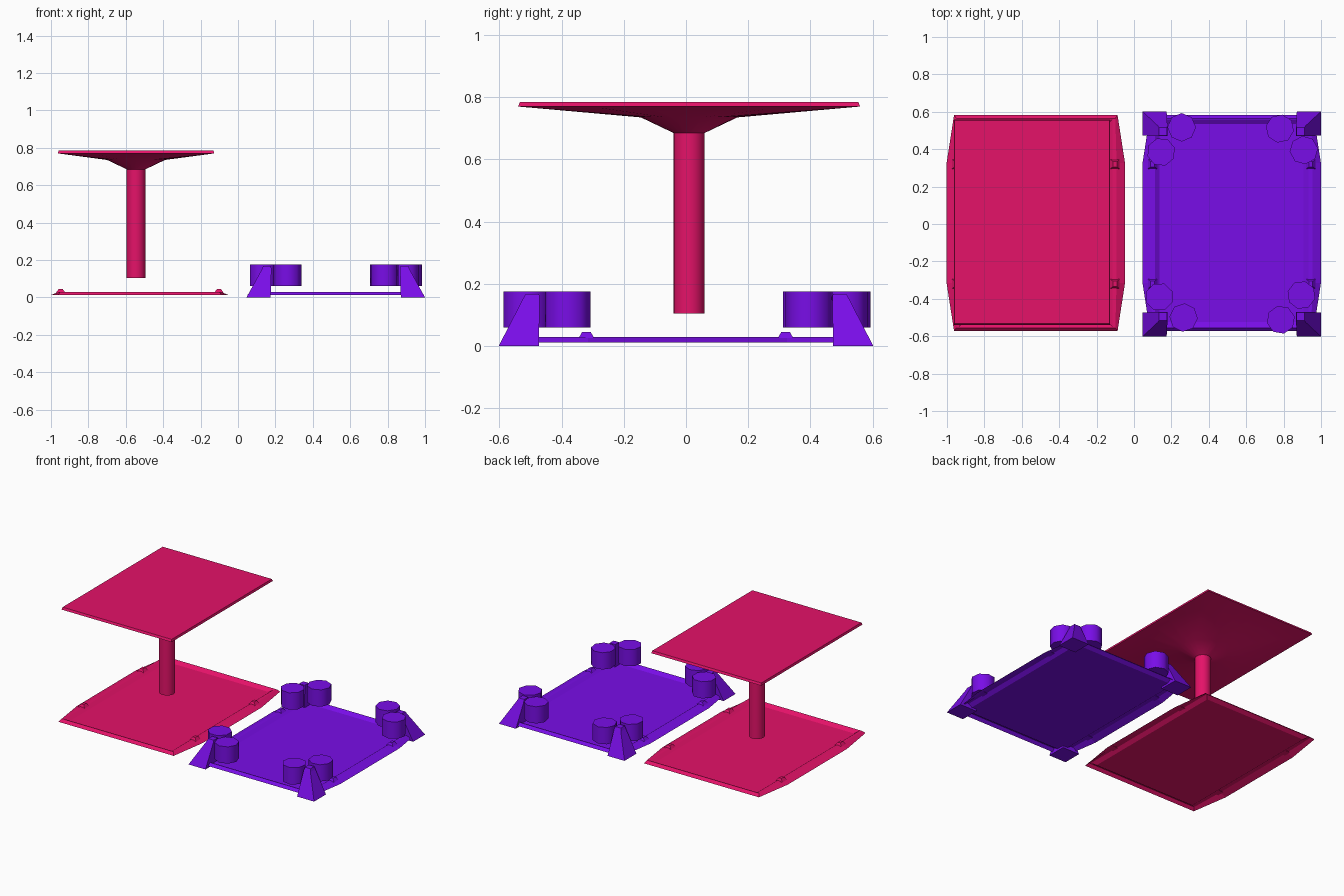
import bpy, bmesh
from math import cos, sin, pi, radians

if "Cube" in bpy.data.objects:
    bpy.data.objects.remove(bpy.data.objects["Cube"])


def material(name, rgb):
    m = bpy.data.materials.new(name)
    m.diffuse_color = (*rgb, 1)
    m.use_nodes = True
    m.node_tree.nodes["Principled BSDF"].inputs["Base Color"].default_value = m.diffuse_color
    return m


RED = material("red", (0.78, 0.006, 0.14))
PURPLE = material("purple", (0.19, 0.004, 0.80))


def loft(name, rings, mat, cap_start=True, cap_end=True, smooth=0):
    """Skin a list of equal-length point rings, optionally capping the ends."""
    bm = bmesh.new()
    vs = [[bm.verts.new(p) for p in r] for r in rings]
    n = len(vs[0])
    for a, b in zip(vs, vs[1:]):
        for i in range(n):
            j = (i + 1) % n
            bm.faces.new((a[i], a[j], b[j], b[i]))
    if cap_start:
        bm.faces.new(vs[0][::-1])
    if cap_end:
        bm.faces.new(vs[-1])
    me = bpy.data.meshes.new(name)
    bm.to_mesh(me)
    bm.free()
    ob = bpy.data.objects.new(name, me)
    bpy.context.collection.objects.link(ob)
    me.materials.append(mat)
    if smooth:
        bpy.ops.object.select_all(action='DESELECT')
        bpy.context.view_layer.objects.active = ob
        ob.select_set(True)
        bpy.ops.object.shade_smooth_by_angle(angle=radians(smooth))
    return ob


def circle(cx, cy, z, r, n, turn=0):
    return [(cx + r * cos(2 * pi * i / n + turn), cy + r * sin(2 * pi * i / n + turn), z)
            for i in range(n)]


def box_ring(x0, x1, y0, y1, z):
    return [(x0, y0, z), (x1, y0, z), (x1, y1, z), (x0, y1, z)]


def octagon(cx, cy, end_x, mid_x, end_y, mid_y, z):
    """Rectangle whose long sides bulge out between +-mid_y."""
    pts = [(end_x, -end_y), (mid_x, -mid_y), (mid_x, mid_y), (end_x, end_y)]
    pts += [(-x, -y) for x, y in pts]
    return [(cx + x, cy + y, z) for x, y in pts]


# Trays: thin pressed shell with sloping flange, raised lip and sunken floor
def tray(prefix, cx, mat):
    cy = 0.005
    loft(prefix + "_tray", [
        octagon(cx, cy, 0.437, 0.477, 0.578, 0.32, 0.012),
        octagon(cx, cy, 0.425, 0.432, 0.560, 0.32, 0.030),
        octagon(cx, cy, 0.410, 0.410, 0.555, 0.32, 0.030),
        octagon(cx, cy, 0.385, 0.385, 0.530, 0.32, 0.013),
    ], mat, cap_start=False)
    # Locating studs on the lip
    for sx in (-1, 1):
        for sy in (-1, 1):
            x, y = cx + sx * 0.423, sy * 0.32
            loft(prefix + "_stud", [
                box_ring(x - 0.025, x + 0.025, y - 0.025, y + 0.025, 0.026),
                box_ring(x - 0.01, x + 0.01, y - 0.014, y + 0.014, 0.045),
            ], mat)


tray("left", -0.525, RED)
tray("right", 0.5225, PURPLE)

# Pole
PX, PY = -0.545, 0.01
loft("table_pole", [circle(PX, PY, z, 0.05, 24) for z in (0.105, 0.685)], RED, smooth=30)


# Table top: round flare spreading into a rectangular slab
def rect(hx, hy, z, n=24):
    pts = []
    for i in range(n):
        c, s = cos(2 * pi * i / n), sin(2 * pi * i / n)
        m = max(abs(c), abs(s))
        pts.append((PX + hx * c / m, PY + hy * s / m, z))
    return pts


loft("table_top", [circle(PX, PY, 0.685, 0.05, 24), circle(PX, PY, 0.735, 0.155, 24),
                   rect(0.418, 0.550, 0.770), rect(0.414, 0.543, 0.785)], RED, smooth=25)

# Corner feet leaning in towards the tray
for sx in (-1, 1):
    for sy in (-1, 1):
        def foot_ring(outx, inx, outy, iny, z):
            r = [(outx, outy), (inx, outy), (inx, iny), (outx, iny)]
            if sx * sy < 0:
                r.reverse()
            return [(0.5225 + sx * x, sy * y, z) for x, y in r][::-1]
        loft("corner_foot", [foot_ring(0.477, 0.348, 0.602, 0.473, 0),
                             foot_ring(0.395, 0.344, 0.525, 0.470, 0.150),
                             foot_ring(0.388, 0.346, 0.515, 0.472, 0.168)], PURPLE)

# Seats: eight low octagonal drums around the corners
seats = [(0.255, 0.517), (0.145, 0.385), (0.78, 0.51), (0.908, 0.395),
         (0.135, -0.39), (0.265, -0.50), (0.785, -0.512), (0.895, -0.38)]
for k, (x, y) in enumerate(seats):
    loft("seat", [circle(x, y, z, 0.076, 8, 0.3 * k) for z in (0.06, 0.175)],
         PURPLE, smooth=50)
